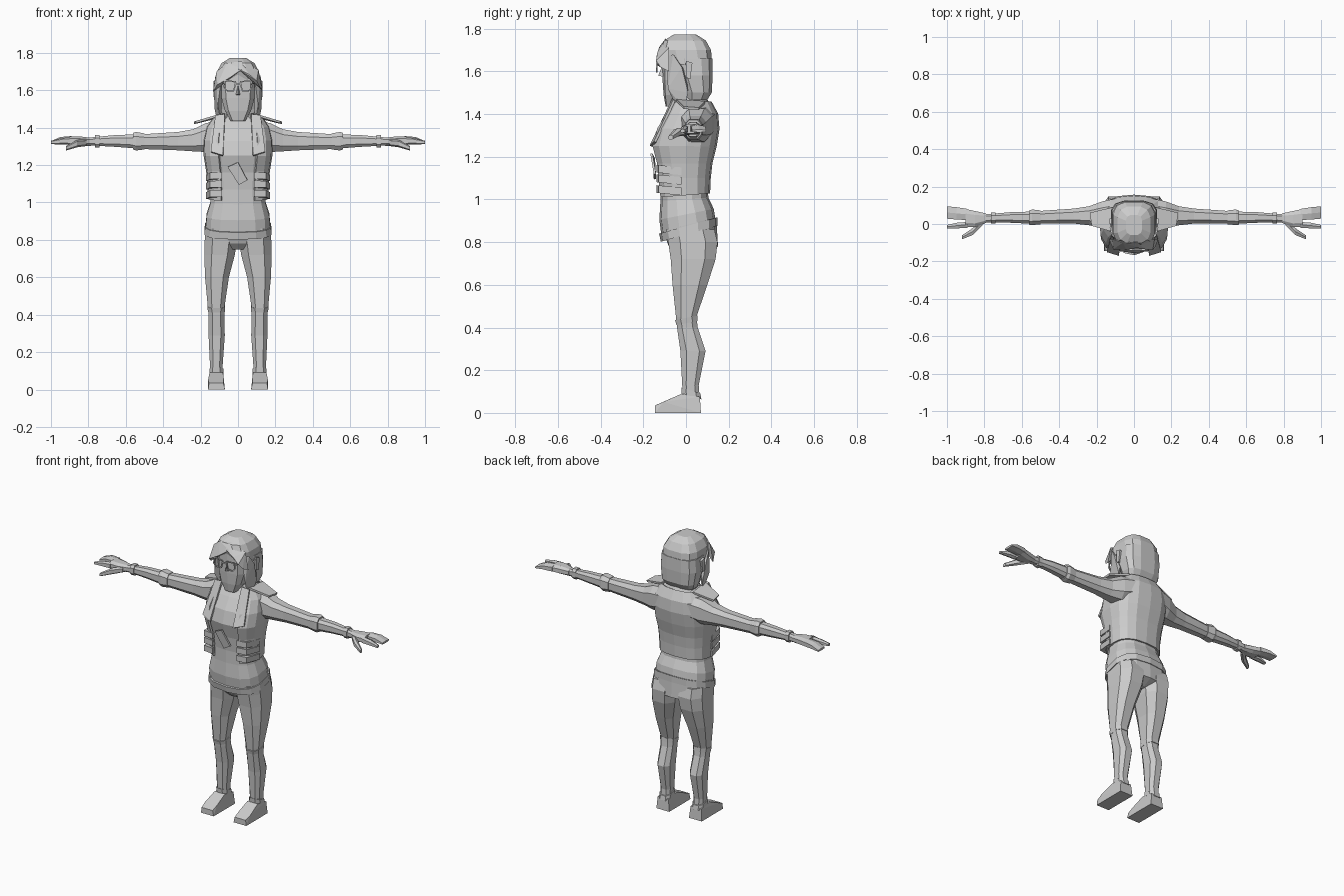
import bpy, bmesh, math
from mathutils import Vector

grey = bpy.data.materials.new("plain grey")
grey.diffuse_color = (0.6, 0.6, 0.6, 1)


def finish(name, bm, mirror=False, thick=0):
    bmesh.ops.recalc_face_normals(bm, faces=bm.faces)
    me = bpy.data.meshes.new(name)
    bm.to_mesh(me)
    bm.free()
    me.materials.append(grey)
    ob = bpy.data.objects.new(name, me)
    bpy.context.collection.objects.link(ob)
    if thick:
        s = ob.modifiers.new("thickness", 'SOLIDIFY')
        s.thickness, s.offset = thick, 0
    if mirror:
        ob.modifiers.new("mirror", 'MIRROR')
    return ob


def loft(name, rings, axis='Z', n=10, square=0.75, arc=None, mirror=False, thick=0):
    """Skin rings. Z ring: z, x0, x1, y0, y1, slope. X ring: x, y0, y1, z0, z1."""
    bm = bmesh.new()
    count = n + 1 if arc else n
    rows = []
    for r in rings:
        p, a0, a1, b0, b1 = r[:5]
        slope = r[5] if len(r) > 5 else 0
        row = []
        for i in range(count):
            t = math.radians(arc[0] + (arc[1] - arc[0]) * i / n) if arc else math.tau * (i + .5) / n
            c, s = math.cos(t), math.sin(t)
            a = (a0 + a1) / 2 + (a1 - a0) / 2 * math.copysign(abs(c) ** square, c)
            b = (b0 + b1) / 2 + (b1 - b0) / 2 * math.copysign(abs(s) ** square, s)
            row.append(bm.verts.new((a, b, p + slope * b) if axis == 'Z' else (p, a, b)))
        rows.append(row)
    for lo, hi in zip(rows, rows[1:]):
        for i in range(n):
            j = (i + 1) % count
            bm.faces.new((lo[i], lo[j], hi[j], hi[i]))
    if not arc:
        bm.faces.new(rows[0])
        bm.faces.new(rows[-1])
    return finish(name, bm, mirror, thick)


def plate(name, pts, thick=0.012, mirror=True):
    bm = bmesh.new()
    bm.faces.new([bm.verts.new(p) for p in pts])
    return finish(name, bm, mirror, thick)


def hull(name, pts, mirror=True):
    bm = bmesh.new()
    bmesh.ops.convex_hull(bm, input=[bm.verts.new(p) for p in pts])
    return finish(name, bm, mirror)


def bar(name, a, b, w, mirror=True):
    a, b = Vector(a), Vector(b)
    q = (b - a).to_track_quat('Z', 'Y')
    return hull(name, [p + q @ Vector((x, y, 0)) for p in (a, b) for x in (-w, w) for y in (-w, w)], mirror)


# Trunk: shirt from hem to collar
loft("torso", [
    (.86, -.175, .175, -.115, .14, .25), (.93, -.172, .172, -.125, .13, .2),
    (1.0, -.15, .15, -.12, .105, .08), (1.07, -.145, .145, -.12, .1),
    (1.16, -.15, .15, -.13, .11), (1.25, -.165, .165, -.155, .135),
    (1.33, -.17, .17, -.135, .145), (1.40, -.16, .16, -.09, .14),
    (1.44, -.125, .125, -.06, .11), (1.47, -.07, .07, -.035, .07)], n=14)
loft("belt", [(.835, -.183, .183, -.118, .148, .28), (.875, -.18, .18, -.126, .148, .28)], n=14)
loft("hips", [(.75, -.06, .06, -.05, .09), (.78, -.175, .175, -.08, .15),
              (.88, -.176, .176, -.11, .142, .25)], n=14)

# Open vest wrapping round the sides and back
loft("vest", [
    (1.02, -.155, .155, -.125, .107, .08), (1.1, -.158, .158, -.135, .11),
    (1.17, -.165, .165, -.142, .118), (1.25, -.178, .178, -.165, .138),
    (1.33, -.18, .18, -.143, .151), (1.40, -.165, .165, -.1, .145),
    (1.455, -.125, .125, -.065, .115)], n=14, arc=(-62, 242), thick=.012)
plate("vest_lapel", [(.07, -.06, 1.47), (.12, -.055, 1.465), (.145, -.145, 1.27),
                     (.08, -.165, 1.25)])
plate("shoulder_flap", [(.105, -.045, 1.465), (.225, -.01, 1.43), (.235, .06, 1.425), (.11, .09, 1.455)])
loft("vest_collar", [(1.42, -.1, .1, -.07, .115, .1), (1.475, -.08, .08, -.045, .085, .1)],
     n=10, arc=(-50, 230), thick=.012)

# Stacked side pouches
for z in (1.035, 1.085, 1.13):
    hull("side_pouch", [(x, y, z + dz - y * .1) for x, y in ((.085, -.138), (.15, -.128), (.17, -.02), (.1, -.02))
                        for dz in (-.018, .018)])
plate("badge", [(-.055, -.15, 1.19), (.0, -.162, 1.215), (.05, -.146, 1.12), (.005, -.146, 1.095)], .01, False)

# Legs and shoes
loft("leg", [
    (.09, .082, .15, -.018, .065), (.13, .08, .152, -.02, .062), (.29, .068, .16, -.03, .095),
    (.40, .07, .16, -.045, .058), (.45, .068, .165, -.05, .052), (.60, .045, .18, -.068, .105),
    (.72, .012, .185, -.078, .145), (.80, .0, .183, -.09, .155), (.86, .01, .178, -.1, .14)],
    n=8, mirror=True)
loft("knee_fold", [(.42, .068, .163, -.048, .058, .2), (.445, .066, .167, -.054, .056, .2)], n=8, mirror=True)
loft("trouser_cuff", [(.085, .076, .156, -.023, .075, -.3), (.112, .076, .156, -.025, .07, -.3)], n=8, mirror=True)
hull("shoe", [(x, y, 0) for x in (.07, .16) for y in (-.145, .07)] +
     [(x, -.145, .035) for x in (.078, .155)] + [(x, -.105, .052) for x in (.076, .16)] +
     [(x, -.02, .09) for x in (.08, .152)] + [(x, .065, .075) for x in (.078, .154)])

# Arms, sleeve bands and hands
loft("arm", [
    (.08, -.02, .145, 1.29, 1.44), (.17, -.025, .125, 1.265, 1.43), (.24, -.01, .098, 1.27, 1.395),
    (.32, 0, .085, 1.276, 1.38), (.50, .0, .072, 1.283, 1.368), (.56, .0, .068, 1.288, 1.366),
    (.66, .005, .065, 1.296, 1.362), (.76, .008, .056, 1.302, 1.352), (.82, .006, .056, 1.302, 1.346)],
    axis='X', n=8, mirror=True)
loft("sleeve_band", [(.50, -.004, .075, 1.281, 1.372), (.545, -.008, .08, 1.275, 1.38),
                     (.562, -.006, .074, 1.282, 1.375)], axis='X', n=8, mirror=True)
loft("wrist_band", [(.74, .002, .062, 1.293, 1.362), (.765, .002, .062, 1.293, 1.362)],
     axis='X', n=8, mirror=True)
loft("palm", [(.79, .005, .058, 1.303, 1.348), (.85, -.02, .072, 1.302, 1.355),
              (.90, -.02, .083, 1.308, 1.355)], axis='X', n=8, mirror=True)
loft("fingers", [(.89, .018, .084, 1.31, 1.355), (.95, .02, .094, 1.314, 1.35),
                 (1.0, .025, .098, 1.314, 1.328)], axis='X', n=6, mirror=True)
loft("index_finger", [(.89, -.022, .012, 1.308, 1.35), (.94, -.025, .01, 1.31, 1.345),
                      (1.0, -.026, -.004, 1.312, 1.33)], axis='X', n=6, mirror=True)
loft("thumb", [(.81, -.01, .035, 1.302, 1.338), (.86, -.06, -.018, 1.295, 1.335),
               (.92, -.083, -.06, 1.278, 1.302)], axis='X', n=6, mirror=True)

# Neck and face
loft("neck", [(1.42, -.07, .07, -.045, .07), (1.55, -.058, .058, -.055, .055)], n=8)
loft("face", [(1.435, -.04, .04, -.095, -.03), (1.49, -.072, .072, -.105, .02),
              (1.56, -.092, .092, -.11, .06), (1.70, -.095, .095, -.112, .08)], n=10, square=.65)
hull("nose", [(-.012, -.108, 1.575), (.012, -.108, 1.575), (0, -.13, 1.58), (0, -.11, 1.63)], False)
bmo = [(-.11, 1.57), (-.11, 1.65)]
hull("ear", [(x, y, z) for y, z in ((.0, 1.57), (.02, 1.565), (.03, 1.64), (.0, 1.65))
             for x in (.11, .132)])

# Hair: skull cap, back curtain, side locks and fringe
loft("hair_cap", [(1.64, -.12, .12, -.1, .125), (1.70, -.115, .115, -.12, .12),
                  (1.745, -.09, .09, -.105, .095), (1.772, -.045, .045, -.06, .05)], n=12, square=.65)
loft("hair_back", [(1.465, -.1, .1, .0, .1), (1.50, -.115, .115, -.01, .122),
                   (1.58, -.126, .126, -.045, .127), (1.66, -.121, .121, -.06, .126)], n=12, square=.65)
hull("side_lock", [(.088, -.09, 1.67), (.12, -.06, 1.68), (.13, -.02, 1.62), (.125, .01, 1.5),
                   (.11, -.01, 1.425), (.09, -.04, 1.425), (.108, -.085, 1.52), (.09, .0, 1.6)])
hull("left_fringe", [(.01, -.095, 1.755), (.0, -.125, 1.715), (.06, -.135, 1.685), (.115, -.12, 1.62),
                     (.13, -.08, 1.6), (.11, -.08, 1.71), (.1, -.14, 1.65)], False)
hull("right_fringe", [(.02, -.095, 1.755), (.025, -.125, 1.715), (-.04, -.138, 1.67), (-.11, -.135, 1.63),
                      (-.135, -.08, 1.59), (-.115, -.08, 1.70), (-.06, -.1, 1.745)], False)

# Glasses: two rims, bridge and temples
rim = [(.012, 1.645), (.07, 1.652), (.074, 1.615), (.06, 1.598), (.022, 1.598)]
for (x, z), (u, w) in zip(rim, rim[1:] + rim[:1]):
    bar("glasses_rim", (x, -.137, z), (u, -.137, w), .0035)
bar("glasses_bridge", (-.014, -.138, 1.635), (.014, -.138, 1.635), .0035, False)
bar("glasses_temple", (.072, -.135, 1.64), (.122, .0, 1.635), .004)
